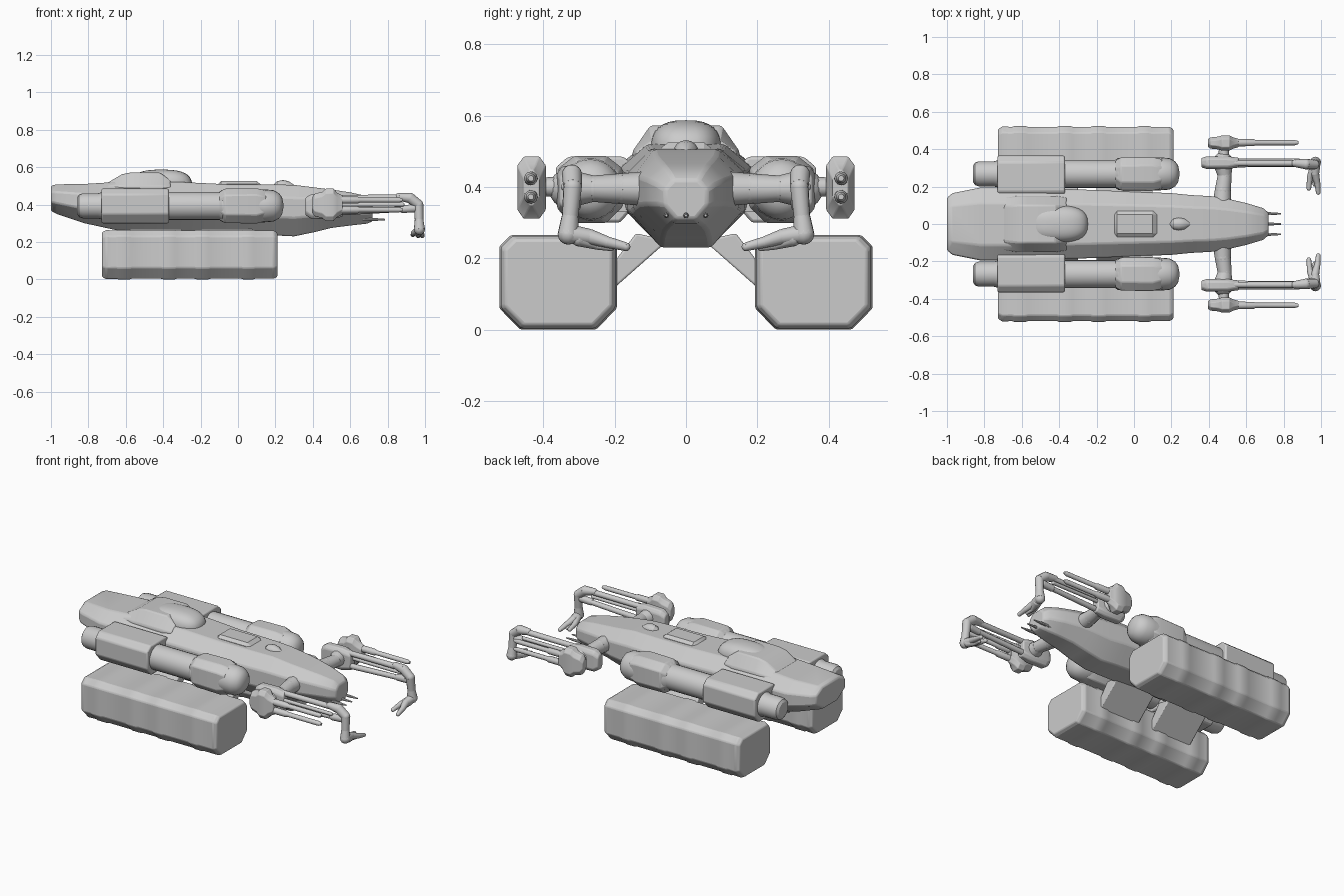
import bpy, bmesh
from math import radians, sin, cos, pi
from mathutils import Vector

if "Cube" in bpy.data.objects:
    bpy.data.objects.remove(bpy.data.objects["Cube"])


def finish(bm, name, mirror=False, bevel=0, angle=30):
    bmesh.ops.recalc_face_normals(bm, faces=bm.faces)
    me = bpy.data.meshes.new(name)
    bm.to_mesh(me)
    bm.free()
    ob = bpy.data.objects.new(name, me)
    bpy.context.collection.objects.link(ob)
    bpy.ops.object.select_all(action='DESELECT')
    ob.select_set(True)
    bpy.context.view_layer.objects.active = ob
    bpy.ops.object.shade_smooth_by_angle(angle=radians(angle))
    if bevel:
        m = ob.modifiers.new("Bevel", 'BEVEL')
        m.width, m.segments, m.limit_method = bevel, 2, 'ANGLE'
    if mirror:
        m = ob.modifiers.new("Mirror", 'MIRROR')
        m.use_axis = (False, True, False)
    return ob


def octagon(y0, y1, z0, z1, ct, cb):
    """Cross-section box with chamfers (cy, cz) at the top and the bottom."""
    return [(y1 - cb[0], z0), (y1, z0 + cb[1]), (y1, z1 - ct[1]), (y1 - ct[0], z1),
            (y0 + ct[0], z1), (y0, z1 - ct[1]), (y0, z0 + cb[1]), (y0 + cb[0], z0)]


def loft(name, stations, **kw):
    """Skin a list of (x, ring of (y, z)) along x and cap both ends."""
    bm = bmesh.new()
    rings = [[bm.verts.new((x, y, z)) for y, z in ring] for x, ring in stations]
    n = len(rings[0])
    for a, b in zip(rings, rings[1:]):
        for i in range(n):
            bm.faces.new((a[i], a[(i + 1) % n], b[(i + 1) % n], b[i]))
    bm.faces.new(rings[0])
    bm.faces.new(rings[-1])
    return finish(bm, name, **kw)


def lathe(name, cy, cz, profile, n=24, **kw):
    """Round body about an axis along x, profile = (x, radius)."""
    return loft(name, [(x, [(cy + r * cos(2 * pi * i / n), cz + r * sin(2 * pi * i / n))
                            for i in range(n)]) for x, r in profile], **kw)


def box(name, x0, x1, y0, y1, z0, z1, c=.015, **kw):
    ring = octagon(y0, y1, z0, z1, (c, c), (c, c))
    return loft(name, [(x0, ring), (x1, ring)], **kw)


def limb(name, paths, n=12):
    """Tapered jointed tubes through (x, y, z, radius) points."""
    bm = bmesh.new()
    for pts in paths:
        for p, q in zip(pts, pts[1:]):
            a, b = Vector(p[:3]), Vector(q[:3])
            m = (b - a).to_track_quat('Z', 'Y').to_matrix().to_4x4()
            m.translation = (a + b) / 2
            bmesh.ops.create_cone(bm, cap_ends=True, segments=n, radius1=p[3],
                                  radius2=q[3], depth=(b - a).length, matrix=m)
        for p in pts:
            s = bmesh.ops.create_uvsphere(bm, u_segments=n, v_segments=8, radius=p[3])
            bmesh.ops.translate(bm, verts=s['verts'], vec=p[:3])
    return finish(bm, name, mirror=True, angle=40)


# Main hull: x, half width, bottom, top
hull = [(-1, .14, .365, .50), (-.97, .165, .35, .508), (-.82, .195, .30, .51), (-.66, .195, .265, .52),
        (-.3, .185, .25, .52), (-.05, .175, .243, .508), (.2, .165, .235, .507), (.3, .155, .23, .505),
        (.42, .148, .255, .49), (.5, .135, .275, .48), (.6, .112, .288, .465), (.69, .085, .298, .445),
        (.72, .06, .31, .42)]
loft("hull", [(x, octagon(-w, w, b, t, (w * .42, (t - b) * .25), (w * .55, (t - b) * .36)))
              for x, w, b, t in hull], bevel=.008)

# Raised deck behind the dome
loft("rear_deck", [(x, octagon(-w, w, .46, t, (.05, t - .50), (.01, .01)))
                   for x, w, t in [(-.7, .14, .515), (-.62, .15, .562), (-.57, .15, .572),
                                   (-.42, .15, .572), (-.36, .14, .53)]], bevel=.008)

# Rounded dome
bm = bmesh.new()
bmesh.ops.create_uvsphere(bm, u_segments=28, v_segments=16, radius=1)
for v in bm.verts:
    p = v.co
    for i in range(3):  # squarer than a plain ellipsoid
        p[i] = (abs(p[i]) ** .75) * (1 if p[i] > 0 else -1)
    p.x, p.y, p.z = -.41 + p.x * .165, p.y * .1, .50 + p.z * .087
finish(bm, "dome")

# Deck hatch and sensor bump
loft("deck_hatch", [(x, octagon(-.07, .07, .48, t, (.02, .015), (.005, .005)))
                    for x, t in [(-.11, .505), (-.09, .525), (.1, .525), (.125, .505)]])
lathe("sensor_bump", 0, .495, [(.19, .01), (.21, .03), (.24, .036), (.27, .03), (.3, .01)], n=16)
for y in (-.055, 0, .055):
    lathe("nose_probe", y, .32, [(.66, .008), (.73, .008), (.785, .004)], n=8)

# Engine nacelles with housings and sleeves
NY, NZ = .268, .393
lathe("nacelle", NY, NZ, [(-.86, .045), (-.85, .06), (-.83, .067), (-.75, .067), (-.72, .075), (-.1, .075),
                          (-.085, .085), (.14, .088), (.19, .084), (.22, .067), (.236, .045), (.242, .015)],
      mirror=True)
loft("nacelle_housing", [(x, octagon(.14, .365, .30, .485, (.035, .03), (.045, .05)))
                         for x in (-.73, -.37)], mirror=True, bevel=.008)
loft("nacelle_sleeve", [(x, octagon(NY - w, NY + w, NZ - w - .004, NZ + w + .004, (.045, .035), (.045, .045)))
                        for x, w in [(-.1, .07), (-.07, .088), (.1, .09), (.15, .078)]],
     mirror=True, bevel=.006)
box("nacelle_mount", -.06, .1, .12, .22, .33, .44, c=.02, mirror=True)

# Cargo pods with shallow ribs
yc, zc = .3585, .132
pod = octagon(yc - .165, yc + .165, 0, .265, (.032, .032), (.058, .06))
stations = [(-.727, .90), (-.705, .985)]
for a, b in [(-.64, -.58), (-.40, -.34), (-.22, -.16), (.03, .08)]:
    stations += [(a - .012, .975), (a, 1), (b, 1), (b + .012, .975)]
stations += [(.19, .975), (.21, .90)]
loft("cargo_pod", [(x, [(yc + (y - yc) * s, zc + (z - zc) * s) for y, z in pod])
                   for x, s in stations], mirror=True, bevel=.006, angle=25)

# Sloping pylons from belly to pods
for x0, x1 in ((-.58, -.3), (-.2, .08)):
    ring = [(.05, .25), (.14, .27), (.22, .165), (.22, .10)]
    loft("pod_pylon", [(x0, ring), (x1, ring)], mirror=True, bevel=.006)

# Shoulder bars carrying arms and guns
limb("shoulder_bar", [[(.47, .1, .395, .05), (.475, .18, .395, .043), (.485, .26, .395, .037),
                       (.475, .33, .395, .055)],
                      [(.48, .33, .40, .03), (.48, .43, .40, .025)]])

# Arms: upper block, parallel rods, wrist and claw
loft("arm_block", [(x, octagon(.328 - w, .328 + w, .39 - h, .39 + h, (.015, .02), (.015, .02)))
                   for x, w, h in [(.36, .025, .045), (.39, .034, .065), (.5, .034, .068), (.56, .026, .055)]],
     mirror=True, bevel=.006)
limb("arm_rods", [[(.52, .325, .435, .016), (.9, .325, .437, .017)],
                  [(.52, .34, .40, .011), (.88, .34, .40, .011)],
                  [(.52, .32, .358, .017), (.88, .32, .375, .015)]])
limb("forearm", [[(.86, .325, .442, .02), (.92, .32, .435, .028), (.965, .318, .40, .026),
                  (.968, .325, .32, .023), (.97, .33, .268, .03)],
                 [(.88, .322, .375, .02), (.94, .32, .38, .022)]])
limb("claw", [[(.97, .33, .268, .028), (.968, .27, .26, .022), (.98, .22, .245, .016), (.985, .168, .232, .012)],
              [(.965, .31, .262, .024), (.94, .25, .248, .016), (.935, .19, .238, .012)],
              [(.97, .30, .255, .022), (.96, .25, .237, .013), (.965, .21, .23, .010)]])

# Twin-barrel guns
loft("gun_body", [(x, octagon(.433 - w, .433 + w, .398 - h, .398 + h, (.018, .025), (.018, .025)))
                  for x, w, h in [(.395, .02, .04), (.41, .03, .06), (.45, .034, .07), (.47, .04, .087),
                                  (.51, .04, .087), (.53, .03, .065), (.56, .022, .05)]],
     mirror=True, bevel=.005)
for z in (.372, .424):
    lathe("gun_barrel", .435, z, [(.5, .02), (.64, .019), (.65, .014), (.86, .014), (.88, .008)],
          n=12, mirror=True)
